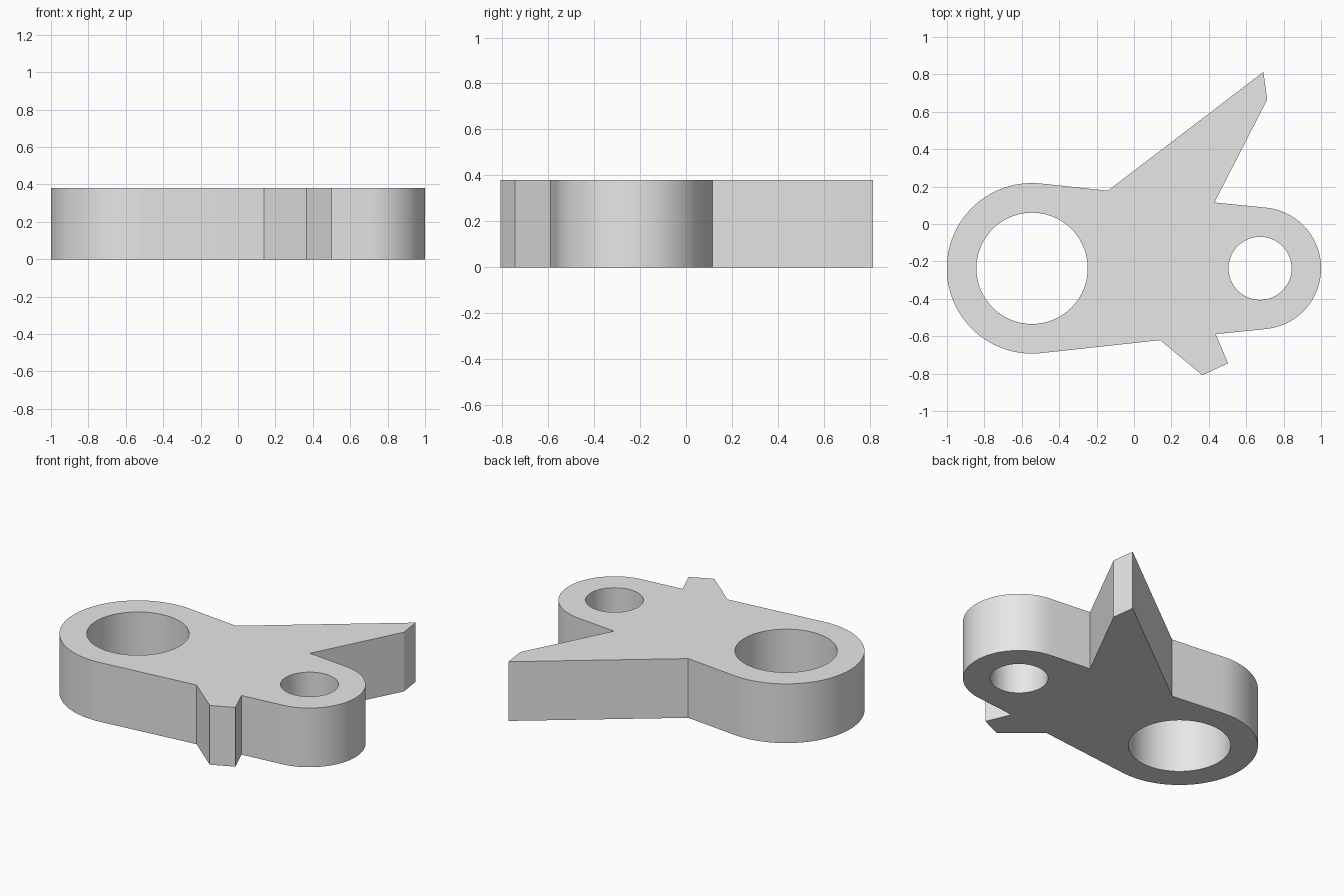
import bpy
import bmesh
from math import acos, cos, sin, pi, radians

cube = bpy.data.objects.get("Cube")
if cube:
    bpy.data.objects.remove(cube, do_unlink=True)

HEIGHT = 0.38
AXIS_Y = -0.237
BIG_X, BIG_R, BIG_HOLE = -0.545, 0.456, 0.2975
SMALL_X, SMALL_R, SMALL_HOLE = 0.674, 0.326, 0.1685


def arc(cx, r, start, end, steps):
    """Points on a circle centred on the plate's long axis."""
    angles = [start + (end - start) * i / steps for i in range(steps + 1)]
    return [(cx + r * cos(a), AXIS_Y + r * sin(a)) for a in angles]


def add_loop(bm, points):
    verts = [bm.verts.new((x, y, 0)) for x, y in points]
    for a, b in zip(verts, verts[1:] + verts[:1]):
        bm.edges.new((a, b))


# Outline: two round ends joined by tangents, with a long arm and a short tab
tangent = acos((BIG_R - SMALL_R) / (SMALL_X - BIG_X))
long_arm = [(0.43, 0.115), (0.712, 0.665), (0.692, 0.813), (-0.14, 0.178)]
short_tab = [(0.14, -0.621), (0.365, -0.808), (0.503, -0.745), (0.437, -0.589)]
outline = (arc(SMALL_X, SMALL_R, -tangent, tangent, 48) + long_arm
           + arc(BIG_X, BIG_R, tangent, 2 * pi - tangent, 64) + short_tab)

# Flat profile with both bores, then raised to full thickness
bm = bmesh.new()
add_loop(bm, outline)
add_loop(bm, arc(BIG_X, BIG_HOLE, 0, 2 * pi, 72)[:-1])
add_loop(bm, arc(SMALL_X, SMALL_HOLE, 0, 2 * pi, 64)[:-1])
bmesh.ops.triangle_fill(bm, use_beauty=True, edges=bm.edges[:])
raised = bmesh.ops.extrude_face_region(bm, geom=bm.faces[:], use_keep_orig=True)
top = [v for v in raised["geom"] if isinstance(v, bmesh.types.BMVert)]
bmesh.ops.translate(bm, verts=top, vec=(0, 0, HEIGHT))
bmesh.ops.recalc_face_normals(bm, faces=bm.faces[:])

mesh = bpy.data.meshes.new("lever_plate")
bm.to_mesh(mesh)
bm.free()
plate = bpy.data.objects.new("lever_plate", mesh)
bpy.context.collection.objects.link(plate)

# Plain grey finish
grey = bpy.data.materials.new("light_grey")
grey.use_nodes = True
grey.diffuse_color = (0.8, 0.8, 0.8, 1)
for node in grey.node_tree.nodes:
    if node.type == "BSDF_PRINCIPLED":
        node.inputs["Base Color"].default_value = (0.8, 0.8, 0.8, 1)
mesh.materials.append(grey)

# Smooth round walls, crisp corners
bpy.ops.object.select_all(action="DESELECT")
plate.select_set(True)
bpy.context.view_layer.objects.active = plate
bpy.ops.object.shade_smooth_by_angle(angle=radians(20))
